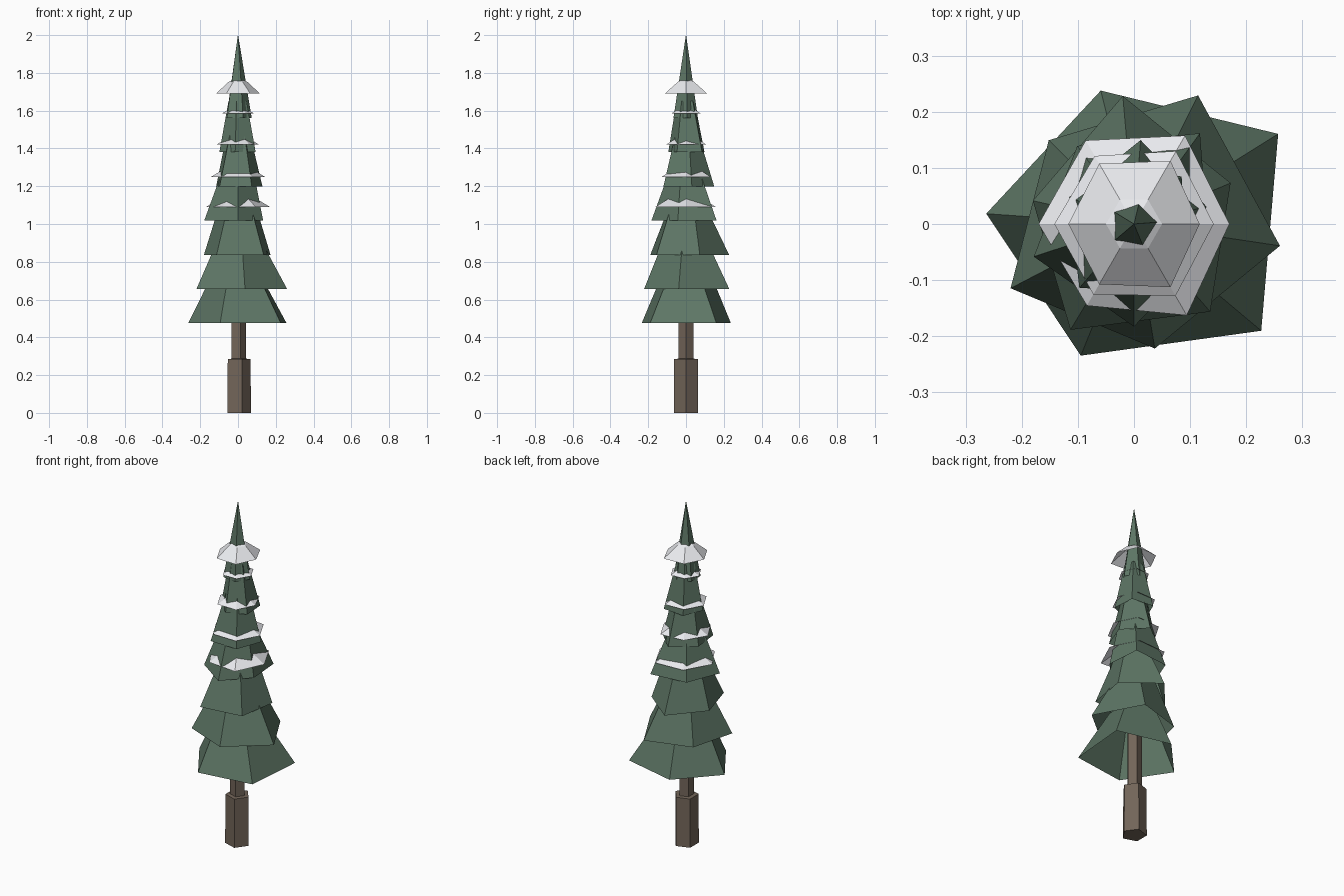
import bpy
from math import cos, sin, radians

if "Cube" in bpy.data.objects:
    bpy.data.objects.remove(bpy.data.objects["Cube"])


def material(name, color):
    m = bpy.data.materials.new(name)
    m.diffuse_color = (*color, 1)
    m.use_nodes = True
    m.node_tree.nodes["Principled BSDF"].inputs["Base Color"].default_value = m.diffuse_color
    return m


GREEN = material("needles", (0.11, 0.18, 0.13))
BROWN = material("bark", (0.17, 0.13, 0.10))
WHITE = material("snow", (0.82, 0.83, 0.86))


def ring_shell(name, rings, turn, mat, cap_bottom=False, cap_top=False):
    """Loft rings given as (list of radii per corner, z)."""
    n = len(rings[0][0])
    verts, faces = [], []
    for radii, z in rings:
        for k, r in enumerate(radii):
            a = radians(turn + 360 / n * k)
            verts.append((r * cos(a), r * sin(a), z))
    for j in range(len(rings) - 1):
        for k in range(n):
            a, b = j * n + k, j * n + (k + 1) % n
            faces.append((a, b, b + n, a + n))
    if cap_bottom:
        faces.append(tuple(reversed(range(n))))
    if cap_top:
        faces.append(tuple(range(len(verts) - n, len(verts))))
    me = bpy.data.meshes.new(name)
    me.from_pydata(verts, [], faces)
    me.materials.append(mat)
    ob = bpy.data.objects.new(name, me)
    bpy.context.collection.objects.link(ob)
    return ob


# Stepped five-sided trunk
ring_shell("trunk", [([0.068] * 5, 0), ([0.067] * 5, 0.285),
                     ([0.042] * 5, 0.287), ([0.042] * 5, 0.68)],
           0, BROWN, True, True)

# Uneven five-sided branch skirts, open underneath, each turned a bit further
tiers = [
    (32.0, [0.303, 0.245, 0.264, 0.253, 0.296]),
    (-8.5, [0.263, 0.256, 0.213, 0.248, 0.225]),
    (23.0, [0.187, 0.229, 0.185, 0.220, 0.207]),
    (54.0, [0.200, 0.172, 0.188, 0.183, 0.140]),
    (13.5, [0.133, 0.150, 0.125, 0.150, 0.140]),
    (45.0, [0.120, 0.110, 0.100, 0.095, 0.105]),
]
for i, (turn, radii) in enumerate(tiers):
    z = 0.475 + 0.181 * i
    top = 0.48 * sum(radii) / 5
    ring_shell(f"branch_tier_{i + 1}", [(radii, z), ([top] * 5, z + 0.27)],
               turn, GREEN, False, True)

# Pointed tree top
tip_radii = [0.073, 0.065, 0.072, 0.078, 0.072]
tip = ring_shell("tree_tip", [(tip_radii, 1.56), ([r * 0.01 for r in tip_radii], 2.0)],
                 4.5, GREEN, False, True)

# Six-sided snow collars that poke out between the branches
snow = [
    (1.09, [0.170, 0.182, 0.172, 0.170, 0.168, 0.188]),
    (1.25, [0.142, 0.150, 0.140, 0.142, 0.145, 0.148]),
    (1.42, [0.112, 0.125, 0.118, 0.115, 0.120, 0.122]),
    (1.585, [0.085, 0.090, 0.084, 0.085, 0.088, 0.086]),
]
for i, (z, radii) in enumerate(snow):
    inner = [r * 0.45 for r in radii]
    ring_shell(f"snow_collar_{i + 1}", [(radii, z), (inner, z + 0.33 * radii[0])],
               0, WHITE)

# Snow cap around the tip
ring_shell("snow_cap", [([0.117, 0.13, 0.124, 0.117, 0.124, 0.13], 1.69),
                        ([0.05] * 6, 1.752), ([0.02] * 6, 1.768)], 0, WHITE)
